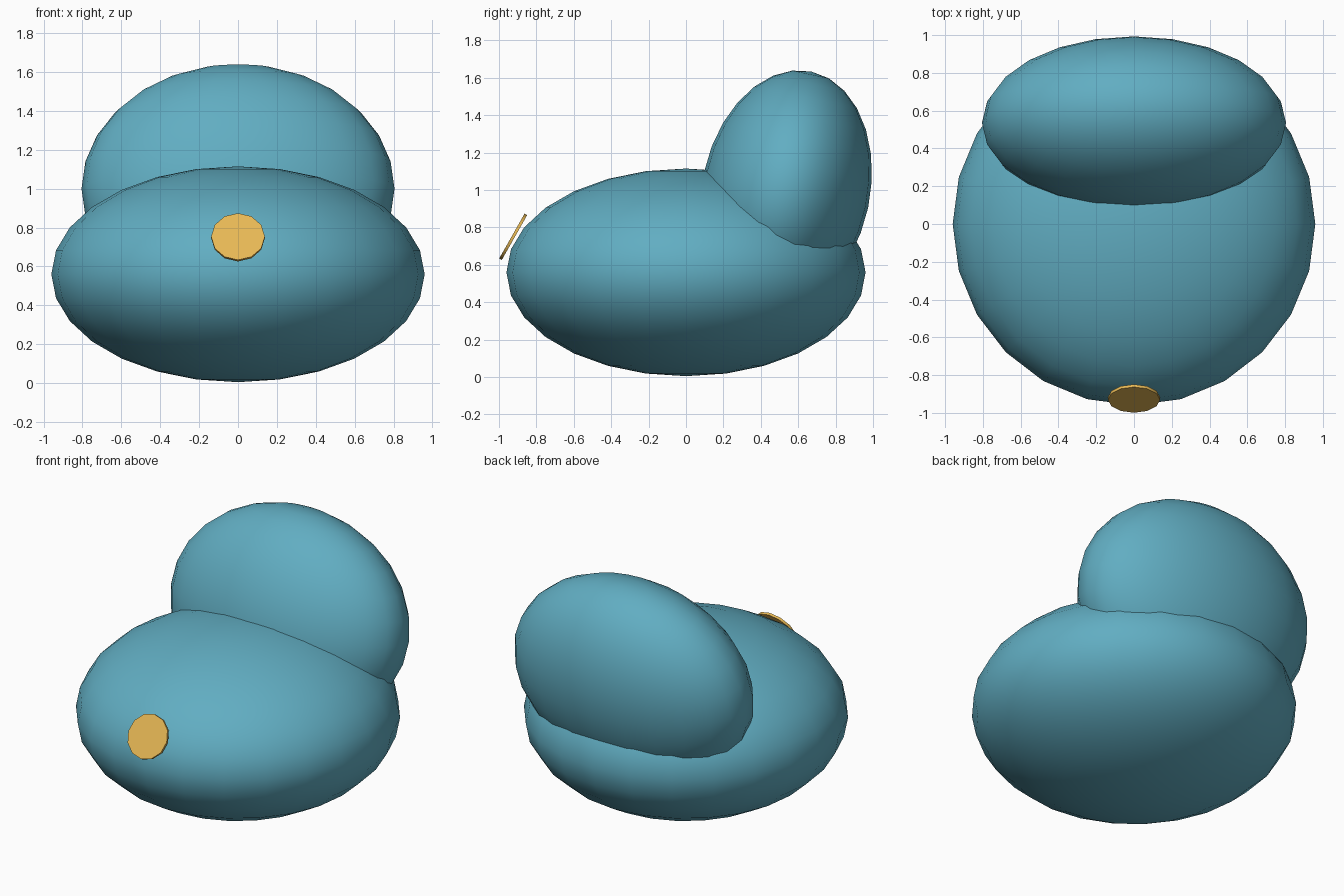
import bpy
from math import radians

if "Cube" in bpy.data.objects:
    bpy.data.objects.remove(bpy.data.objects["Cube"])


def material(name, color):
    mat = bpy.data.materials.new(name)
    mat.diffuse_color = color
    mat.use_nodes = True
    mat.node_tree.nodes["Principled BSDF"].inputs["Base Color"].default_value = mat.diffuse_color
    return mat


fabric = material("blue_fabric", (0.12, 0.42, 0.54, 1))
gold = material("gold_tag", (0.80, 0.48, 0.09, 1))


def finish(name, mat):
    ob = bpy.context.object
    ob.name = name
    ob.data.materials.append(mat)
    bpy.ops.object.shade_smooth_by_angle(angle=radians(35))
    return ob


def cushion(name, center, radii, tilt=0):
    bpy.ops.mesh.primitive_uv_sphere_add(
        segments=24, ring_count=14, radius=1, location=center,
        rotation=(radians(tilt), 0, 0))
    bpy.context.object.scale = radii
    return finish(name, fabric)


# Squashed seat and the backrest leaning away from it
cushion("seat", (0, 0, 0.56), (0.96, 0.96, 0.555))
cushion("backrest", (0, 0.535, 1.0), (0.805, 0.449, 0.648), tilt=-12)

# Round tag on the front of the seat
bpy.ops.mesh.primitive_cylinder_add(
    vertices=12, radius=0.138, depth=0.016, location=(0, -0.924, 0.75),
    rotation=(radians(60.5), 0, 0))
finish("tag", gold)
